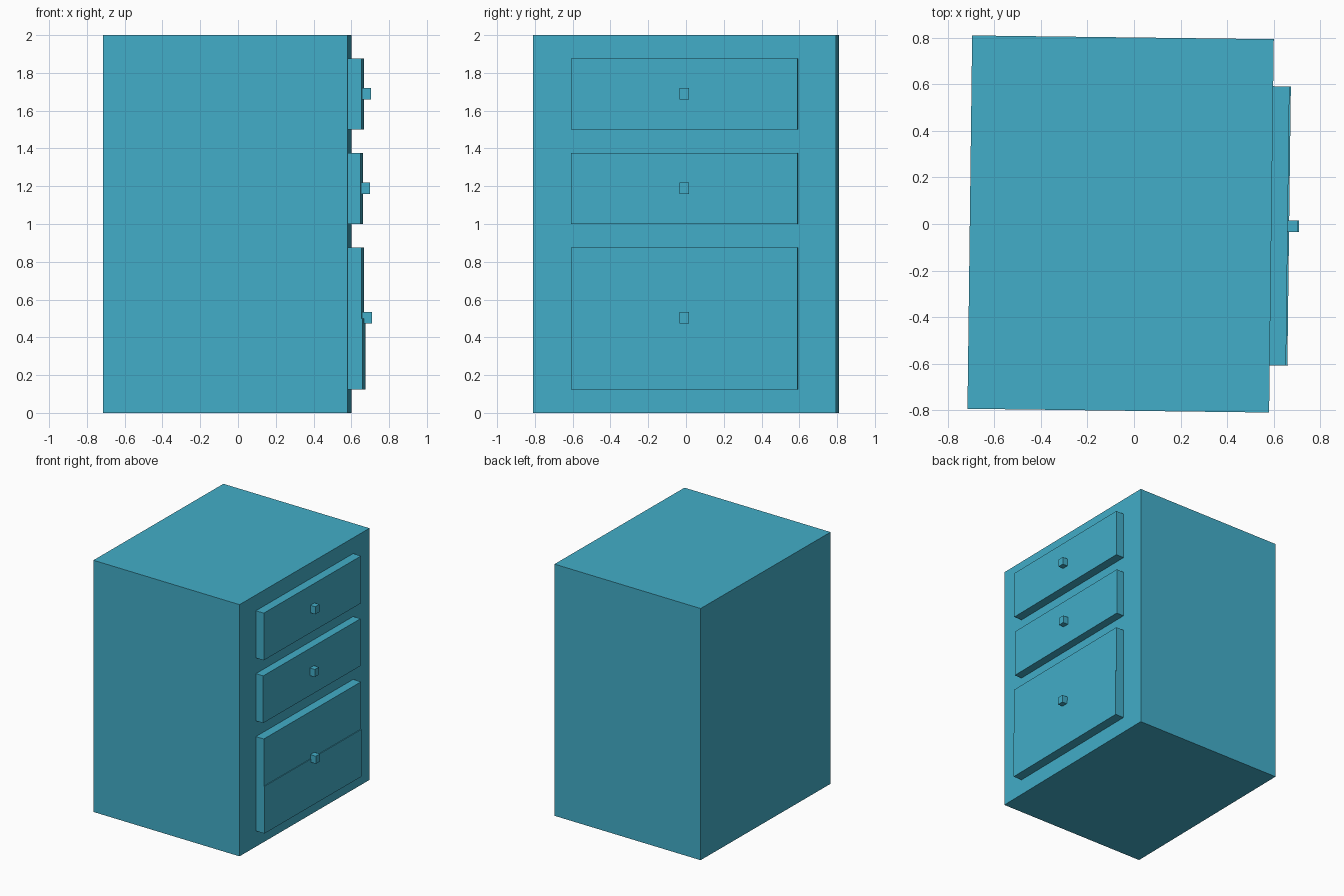
import bpy
from mathutils import Matrix, Vector

if "Cube" in bpy.data.objects:
    bpy.data.objects.remove(bpy.data.objects["Cube"])

TURN = Matrix.Translation((-0.0575, 0, 0)) @ Matrix.Rotation(-0.0125, 4, 'Z')
FACE_X = 0.648  # local x of the cabinet's drawer side

teal = bpy.data.materials.new("teal_paint")
teal.diffuse_color = (0.055, 0.42, 0.58, 1)
teal.use_nodes = True
teal.node_tree.nodes["Principled BSDF"].inputs["Base Color"].default_value = teal.diffuse_color


def box(name, lo, hi):
    """Box between two local corners, turned with the whole cabinet."""
    lo, hi = Vector(lo), Vector(hi)
    bpy.ops.mesh.primitive_cube_add(size=1)
    ob = bpy.context.object
    ob.name = name
    ob.data.transform(TURN @ Matrix.Translation((lo + hi) / 2)
                      @ Matrix.Diagonal((*(hi - lo), 1)))
    ob.data.materials.append(teal)
    return ob


# cabinet body
box("cabinet_body", (-FACE_X, -0.802, 0), (FACE_X, 0.802, 2))

# drawer fronts: name, bottom, top, protrusion (deep drawer is two panels)
for name, z0, z1, out in (
    ("top_drawer", 1.5, 1.875, 0.070),
    ("middle_drawer", 1.0, 1.375, 0.065),
    ("bottom_drawer_upper_panel", 0.5, 0.875, 0.070),
    ("bottom_drawer_lower_panel", 0.125, 0.5, 0.076),
):
    box(name, (FACE_X, -0.6, z0), (FACE_X + out, 0.6, z1))

# knobs: name, centre height, inner and outer distance from the cabinet
for name, z, inner, outer in (
    ("top_knob", 1.69, 0.070, 0.114),
    ("middle_knob", 1.19, 0.065, 0.109),
    ("bottom_knob", 0.503, 0.070, 0.118),
):
    box(name, (FACE_X + inner, -0.025, z - 0.03),
        (FACE_X + outer, 0.025, z + 0.03))
